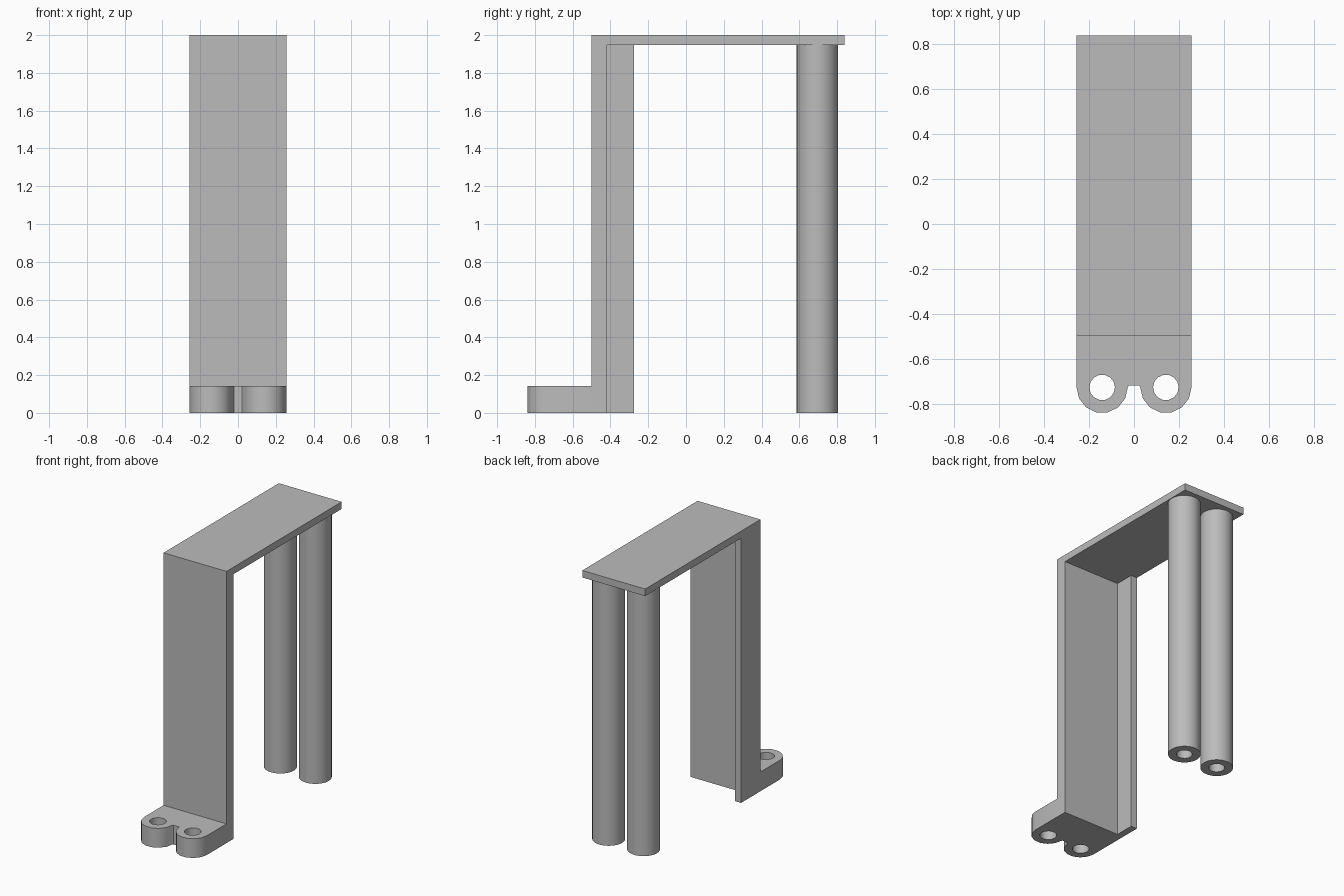
import bpy, bmesh
from math import cos, sin, radians, tau

if "Cube" in bpy.data.objects:
    bpy.data.objects.remove(bpy.data.objects["Cube"], do_unlink=True)

grey = bpy.data.materials.new("plain grey")
grey.use_nodes = True
colour = (0.5, 0.5, 0.5, 1)
grey.diffuse_color = colour
grey.node_tree.nodes["Principled BSDF"].inputs["Base Color"].default_value = colour

HALF = 0.256      # half width of the bracket
LOBE_X = 0.142    # sideways offset of lobes and posts
LOBE_Y = -0.728
LOBE_R = 0.114
FRONT, WALL_BACK, BACK = -0.5, -0.418, 0.84
UNDERSIDE = 1.948


def circle(x, y, r, n):
    return [(x + r * cos(tau * i / n), y + r * sin(tau * i / n)) for i in range(n)]


def prism(name, loops, z0, z1):
    """Extrude an outline, with optional hole loops, from z0 up to z1."""
    bm = bmesh.new()
    for loop in loops:
        vs = [bm.verts.new((x, y, z0)) for x, y in loop]
        for a, b in zip(vs, vs[1:] + vs[:1]):
            bm.edges.new((a, b))
    bmesh.ops.triangle_fill(bm, edges=bm.edges[:], use_beauty=True)
    top = bmesh.ops.extrude_face_region(bm, geom=bm.faces[:], use_keep_orig=True)
    verts = [v for v in top["geom"] if isinstance(v, bmesh.types.BMVert)]
    bmesh.ops.translate(bm, verts=verts, vec=(0, 0, z1 - z0))
    bmesh.ops.recalc_face_normals(bm, faces=bm.faces[:])
    mesh = bpy.data.meshes.new(name)
    bm.to_mesh(mesh)
    bm.free()
    mesh.materials.append(grey)
    ob = bpy.data.objects.new(name, mesh)
    bpy.context.collection.objects.link(ob)
    bpy.ops.object.select_all(action="DESELECT")
    ob.select_set(True)
    bpy.context.view_layer.objects.active = ob
    bpy.ops.object.shade_smooth_by_angle(angle=radians(32))
    return ob


def slab(name, x0, x1, y0, y1, z0, z1):
    return prism(name, [[(x0, y0), (x1, y0), (x1, y1), (x0, y1)]], z0, z1)


# Upright wall, top plate and the side rib on the right edge
slab("front_wall", -HALF, HALF, FRONT, WALL_BACK, 0, UNDERSIDE)
slab("top_plate", -HALF, HALF, FRONT, BACK, UNDERSIDE, 2)
slab("side_rib", -HALF, -HALF + 0.05, WALL_BACK, -0.275, 0, UNDERSIDE)

# Foot with two rounded lobes, a slot between them and two screw holes
n = 14
half = [(HALF, FRONT)]
half += [(LOBE_X + LOBE_R * cos(tau * i / n), LOBE_Y - LOBE_R * sin(tau * i / n))
         for i in range(n // 2 + 1)]
half.append((0.022, -0.72))
outline = half + [(-x, y) for x, y in reversed(half)]
holes = [circle(s * LOBE_X, LOBE_Y, 0.057, n) for s in (-1, 1)]
prism("foot", [outline] + holes, 0, 0.142)

# Hollow round posts hanging from the back of the plate
for side, s in (("right", -1), ("left", 1)):
    x = s * LOBE_X
    prism(side + "_post", [circle(x, 0.696, 0.11, 32), circle(x, 0.696, 0.054, 16)],
          0, UNDERSIDE)
